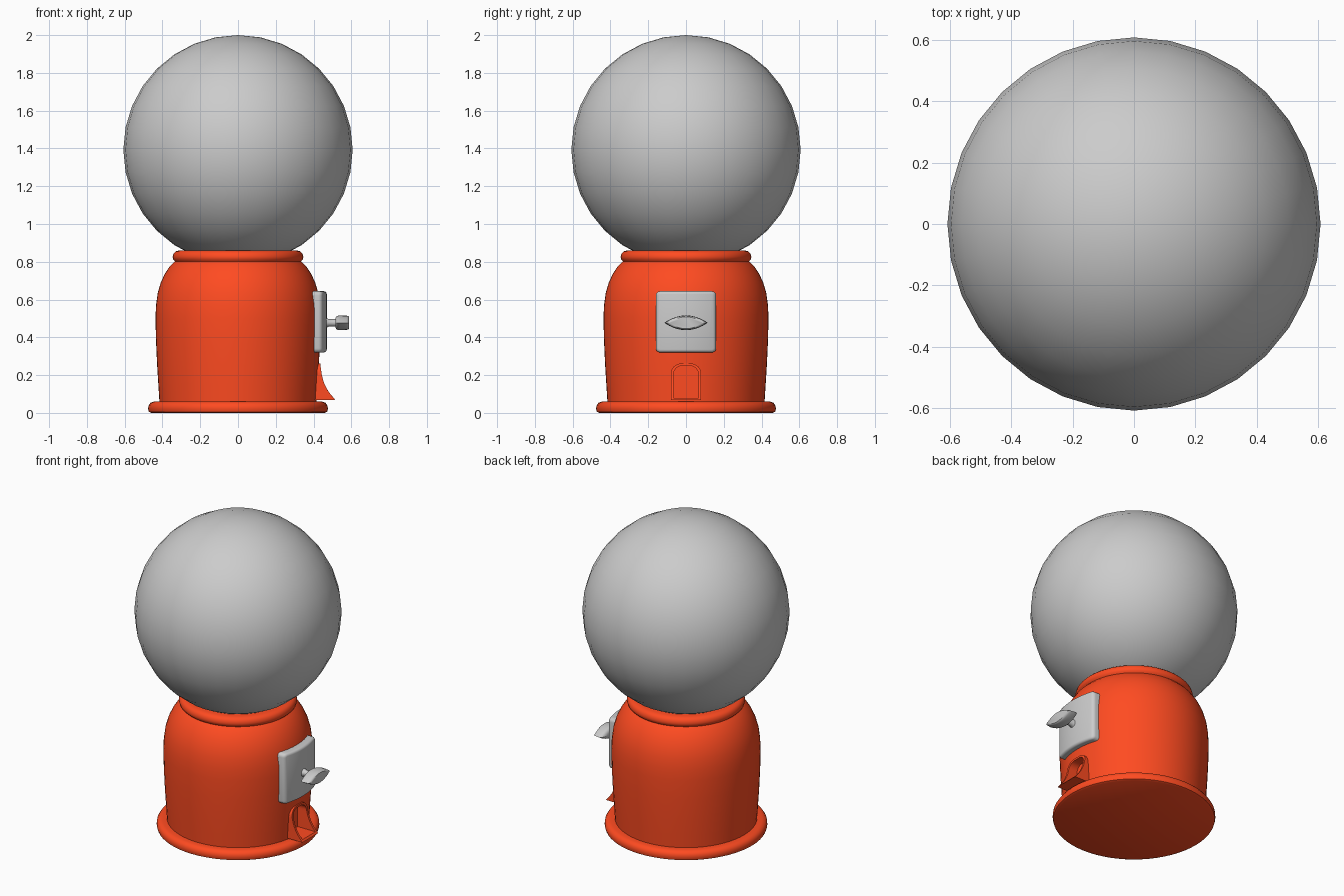
import bpy, bmesh
from math import sin, cos, pi, sqrt

if "Cube" in bpy.data.objects:
    bpy.data.objects.remove(bpy.data.objects["Cube"])

red = bpy.data.materials.new("red_enamel")
red.diffuse_color = (1.0, 0.07, 0.015, 1)
red.use_nodes = True
red.node_tree.nodes["Principled BSDF"].inputs["Base Color"].default_value = red.diffuse_color


def finish(name, bm, mat=None, angle=40):
    bmesh.ops.recalc_face_normals(bm, faces=bm.faces)
    me = bpy.data.meshes.new(name)
    bm.to_mesh(me)
    bm.free()
    ob = bpy.data.objects.new(name, me)
    bpy.context.collection.objects.link(ob)
    if mat:
        me.materials.append(mat)
    smooth(ob, angle)
    return ob


def smooth(ob, angle=40):
    bpy.ops.object.select_all(action='DESELECT')
    ob.select_set(True)
    bpy.context.view_layer.objects.active = ob
    bpy.ops.object.shade_smooth_by_angle(angle=angle * pi / 180)


def loft(loops):
    """Skin a list of equal-length closed loops and cap both ends."""
    bm = bmesh.new()
    rows = [[bm.verts.new(p) for p in loop] for loop in loops]
    n = len(rows[0])
    for a, b in zip(rows, rows[1:]):
        for i in range(n):
            j = (i + 1) % n
            bm.faces.new((a[i], a[j], b[j], b[i]))
    bm.faces.new(rows[0])
    bm.faces.new(rows[-1])
    return bm


def ring(r, z, n=64):
    return [(r * cos(2 * pi * i / n), r * sin(2 * pi * i / n), z) for i in range(n)]


# globe
bm = bmesh.new()
bmesh.ops.create_uvsphere(bm, u_segments=32, v_segments=16, radius=0.607)
bmesh.ops.translate(bm, verts=bm.verts, vec=(0, 0, 1.393))
finish("globe", bm)

# base: foot rim, domed body and neck collar
profile = [(.46, 0), (.472, .006), (.476, .02), (.474, .038), (.464, .053), (.445, .06),
           (.416, .06), (.421, .14), (.428, .25), (.434, .38), (.437, .5), (.434, .57),
           (.425, .635), (.409, .69), (.388, .735), (.362, .775), (.342, .795),
           (.334, .802), (.343, .812), (.346, .826), (.341, .844), (.33, .855), (.31, .86), (.25, .86)]
base = finish("base", loft([ring(r, z) for r, z in profile]), red)


# chute: arched scoop with a flared lip
def arch(w, z0, z1, r, back=None):
    """Arched outline; x follows the scoop curve unless a fixed x is given."""
    half = [(w, z0 + (z1 - r - z0) * k / 10) for k in range(11)]
    half += [(w - r + r * cos(a * pi / 16), z1 - r + r * sin(a * pi / 16)) for a in range(1, 9)]
    pts = half + [(-y, z) for y, z in reversed(half)]
    return [(scoop(z) if back is None else back, y, z) for y, z in pts]


def scoop(z):
    t = max(0, min(1, (0.26 - z) / 0.19))
    return 0.436 + 0.02 * t + 0.06 * t ** 3


inner = (.066, .079, .249, .045)
outer = (.08, .067, .262, .055)
cutter = finish("chute_cutter", loft([arch(*inner, back=.36), arch(*inner, back=.56)]), red)
cut = base.modifiers.new("chute_hole", 'BOOLEAN')
cut.object = cutter
cut.solver = 'EXACT'
bpy.context.view_layer.objects.active = base
bpy.ops.object.modifier_apply(modifier=cut.name)
bpy.data.objects.remove(cutter)
smooth(base)
finish("chute", loft([arch(*outer, back=.38), arch(*outer), arch(*inner), arch(*inner, back=.362)]), red)

# coin plate: rounded slab bent around the body
bm = bmesh.new()
bmesh.ops.create_cube(bm, size=1)
bmesh.ops.scale(bm, verts=bm.verts, vec=(.065, .32, .324))
along_x = [e for e in bm.edges if abs(e.verts[0].co.x - e.verts[1].co.x) > .01]
bmesh.ops.bevel(bm, geom=along_x, offset=.022, segments=4, profile=.5, affect='EDGES')
front = [e for e in bm.edges if all(v.co.x > .03 for v in e.verts)]
bmesh.ops.bevel(bm, geom=front, offset=.016, segments=4, profile=.5, affect='EDGES')
for k in range(-6, 7):
    bmesh.ops.bisect_plane(bm, geom=bm.verts[:] + bm.edges[:] + bm.faces[:],
                           plane_co=(0, k * .02, 0), plane_no=(0, 1, 0))
for v in bm.verts:
    v.co.x += .4375 + sqrt(.47 ** 2 - v.co.y ** 2) - .47
    v.co.z += .482
finish("coin_plate", bm)


# knob: shaft and lens-shaped grip
def lens(x, s):
    ys = [cos(pi * i / 14) for i in range(15)]
    top = [(y, 1 - y * y) for y in ys]
    pts = top + [(-y, -z) for y, z in top[1:-1]]
    pts = [(y, z) for y, z in top] + [(y, -z) for y, z in reversed(top[1:-1])]
    return [(x, .115 * s * y, .477 + .039 * (s * .9 + .1) * z) for y, z in pts]


finish("knob_shaft", loft([[(x, a, .477 + b) for a, b, _ in ring(r, 0, 24)]
                           for x, r in [(.45, .03), (.472, .024), (.482, .019), (.53, .019)]]))
finish("knob_grip", loft([lens(x, s) for x, s in
                          [(.515, .6), (.521, .84), (.53, .97), (.54, 1), (.56, .97),
                           (.575, .96), (.583, .9), (.588, .78)]]))
